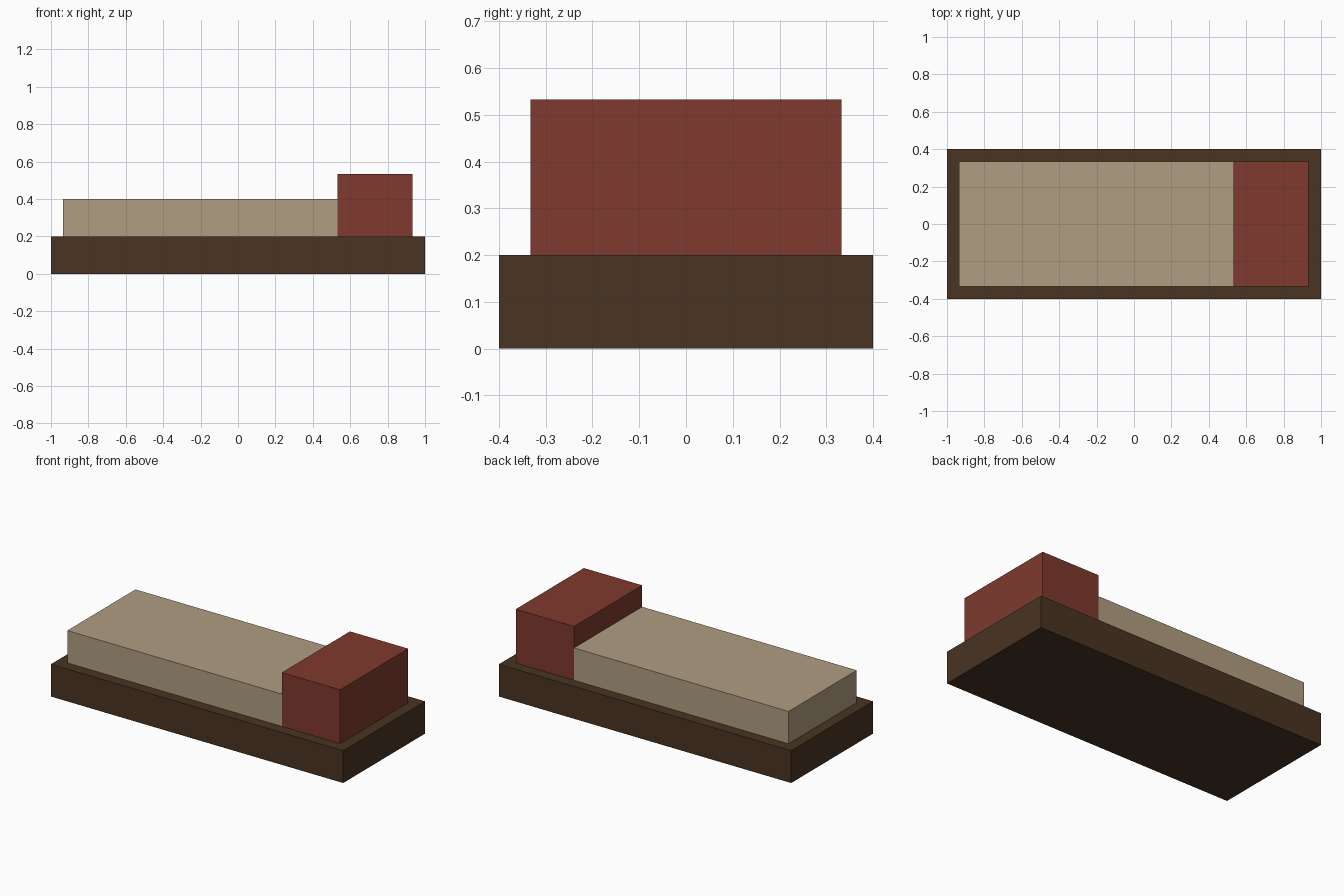
import bpy
import bmesh
from mathutils import Vector

cube = bpy.data.objects.get("Cube")
if cube:
    bpy.data.objects.remove(cube, do_unlink=True)


def material(name, rgb):
    mat = bpy.data.materials.new(name)
    mat.use_nodes = True
    mat.diffuse_color = (*rgb, 1)
    bsdf = next(n for n in mat.node_tree.nodes if n.type == "BSDF_PRINCIPLED")
    bsdf.inputs["Base Color"].default_value = (*rgb, 1)
    return mat


def box(name, low, high, mat):
    """Flat-faced box between two opposite corners."""
    low, high = Vector(low), Vector(high)
    centre, size = (low + high) / 2, high - low
    bm = bmesh.new()
    bmesh.ops.create_cube(bm, size=1)
    bmesh.ops.scale(bm, vec=size, verts=bm.verts)
    mesh = bpy.data.meshes.new(name)
    bm.to_mesh(mesh)
    bm.free()
    mesh.materials.append(mat)
    obj = bpy.data.objects.new(name, mesh)
    obj.location = centre
    bpy.context.collection.objects.link(obj)
    return obj


dark_wood = material("dark brown wood", (0.067, 0.034, 0.016))
tan_cloth = material("tan cloth", (0.434, 0.337, 0.223))
red_cloth = material("brick red cloth", (0.212, 0.042, 0.027))

# Low bed base
box("bed_base", (-1, -0.4, 0), (1, 0.4, 0.2), dark_wood)
# Mattress, ending where the pillow block begins
box("mattress", (-0.935, -0.333, 0.2), (0.533, 0.333, 0.4), tan_cloth)
# Raised pillow block at the head end
box("pillow_block", (0.533, -0.333, 0.2), (0.932, 0.333, 0.533), red_cloth)
